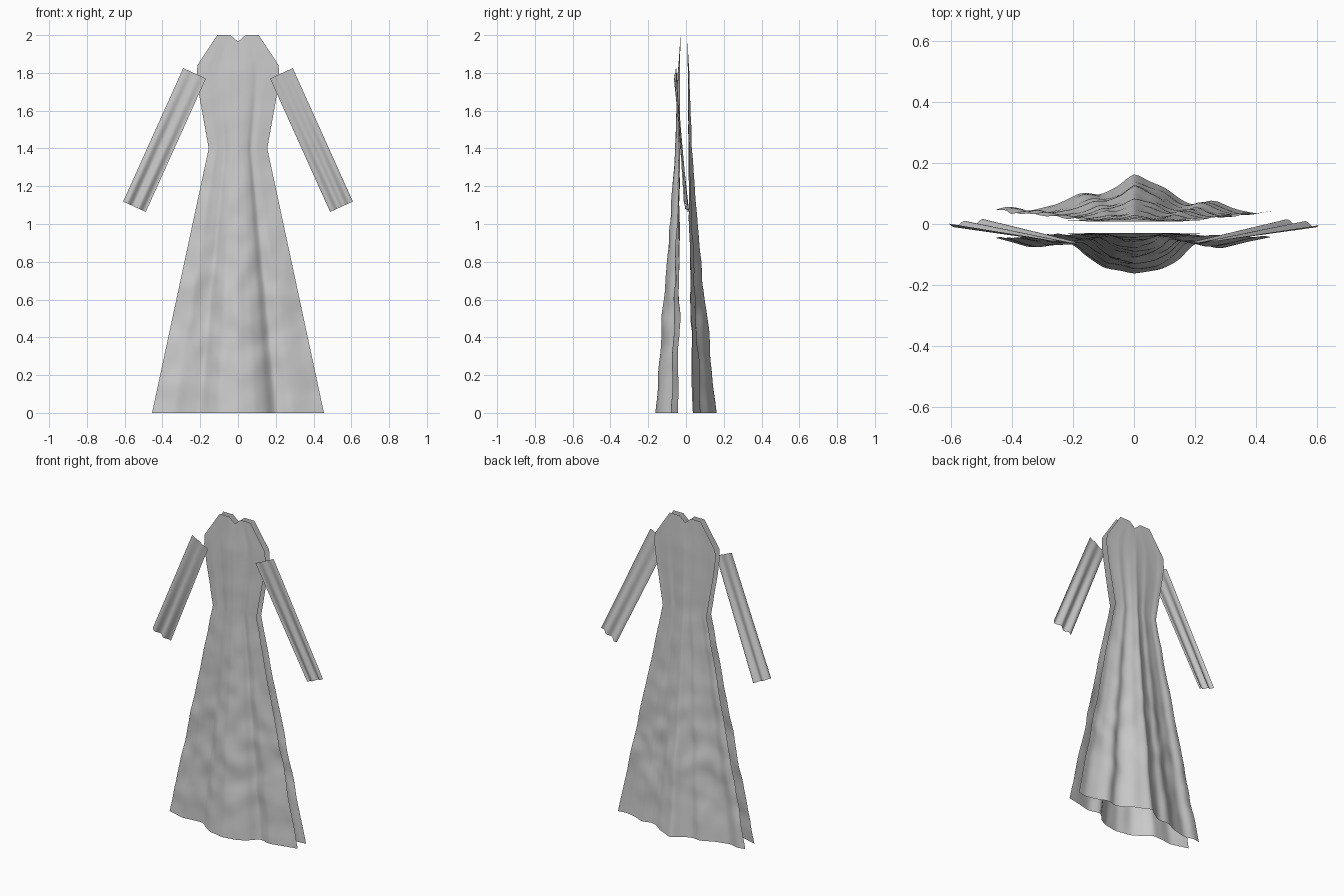
import bpy, math
from mathutils import Vector, noise

if "Cube" in bpy.data.objects:
    bpy.data.objects.remove(bpy.data.objects["Cube"])


def interp(pts, x):
    """Piecewise linear lookup in a sorted list of (x, value)."""
    if x <= pts[0][0]:
        return pts[0][1]
    for (a, va), (b, vb) in zip(pts, pts[1:]):
        if x <= b:
            return va + (vb - va) * (x - a) / (b - a)
    return pts[-1][1]


def soft(pts, x, r=0.025):
    """Lookup with slightly rounded corners."""
    return (interp(pts, x - r) + 2 * interp(pts, x) + interp(pts, x + r)) / 4


def sheet(name, fn, nu, nv, flip=False):
    """Open cloth surface from fn(u, v), u and v in 0..1."""
    verts = [fn(i / nu, j / nv) for j in range(nv + 1) for i in range(nu + 1)]
    faces = []
    for j in range(nv):
        for i in range(nu):
            a = j * (nu + 1) + i
            f = (a, a + 1, a + nu + 2, a + nu + 1)
            faces.append(f[::-1] if flip else f)
    me = bpy.data.meshes.new(name)
    me.from_pydata(verts, [], faces)
    for p in me.polygons:
        p.use_smooth = True
    ob = bpy.data.objects.new(name, me)
    bpy.context.collection.objects.link(ob)
    return ob


# Outline half width by height, and hem fold depth across the panel
WIDTH = [(0, .455), (1.4, .155), (1.68, .205), (1.78, .218), (1.84, .215), (2, .11)]
FRONT_HEM = [(-.455, .043), (-.34, .08), (-.28, .068), (-.2, .062), (-.165, .10),
             (-.1, .147), (-.04, .153), (0, .164), (.09, .148), (.15, .118),
             (.2, .06), (.28, .08), (.35, .064), (.455, .04)]
BACK_HEM = [(-.455, .045), (-.41, .06), (-.35, .04), (-.25, .065), (-.17, .105),
            (-.11, .095), (-.05, .125), (0, .17), (.05, .14), (.1, .12),
            (.16, .075), (.2, .06), (.26, .08), (.33, .05), (.4, .034), (.455, .045)]
FRONT_DEPTH = [(0, 1), (.6, .65), (1, .42), (1.4, .21), (1.8, .10), (2, 0)]
BACK_DEPTH = [(0, 1), (.6, .6), (1, .34), (1.4, .15), (1.8, .06), (2, 0)]
ROWS = [0.02 * i for i in range(101)]


def panel(name, side, hem, depth, base, seed):
    def fn(u, v):
        z = ROWS[round(v * 100)]
        s = 2 * u - 1
        x = s * interp(WIDTH, z)
        d = interp(depth, z)
        y = base + d * (soft(hem, s * .455, .018) - base)
        # small diagonal creases, stronger towards the hem
        wr = noise.noise(Vector((x * 9 + z * 3, z * 8 - x * 4, seed)))
        y += wr * .011 * min(1, d * 1.6) * min(1, z * 3 + .25)
        # V neckline
        if z > 1.8:
            top = 1.965 + min(.035, abs(x) * .035 / .04)
            z = 1.8 + (z - 1.8) * (top - 1.8) / .2
        return (x, side * y, z)
    return sheet(name, fn, 72, 100, side > 0)


panel("front_panel", -1, FRONT_HEM, FRONT_DEPTH, .03, 1.3)
panel("back_panel", 1, BACK_HEM, BACK_DEPTH, .008, 7.7)


# Sleeves: slanted strips with lengthwise folds that deepen to the cuff
def sleeve(name, side, phase):
    inner, outer = Vector((.17, 0, 1.77)), Vector((.29, 0, 1.825))
    drop = Vector((.318, 0, -.706))

    def fn(u, v):
        p = inner.lerp(outer, u) + drop * v
        fold = math.sin(u * 4 * math.pi + phase) * (.002 + .007 * v)
        y = -.058 + .06 * v + .012 * (u - .5) * (1 - 2 * v) + fold
        return (side * p.x, y, p.z)
    return sheet(name, fn, 24, 40, side > 0)


sleeve("left_sleeve", -1, .6)
sleeve("right_sleeve", 1, 0)

# Face the sleeves forward
for n in ("left_sleeve", "right_sleeve"):
    me = bpy.data.objects[n].data
    if me.polygons[0].normal.y > 0:
        me.flip_normals()
